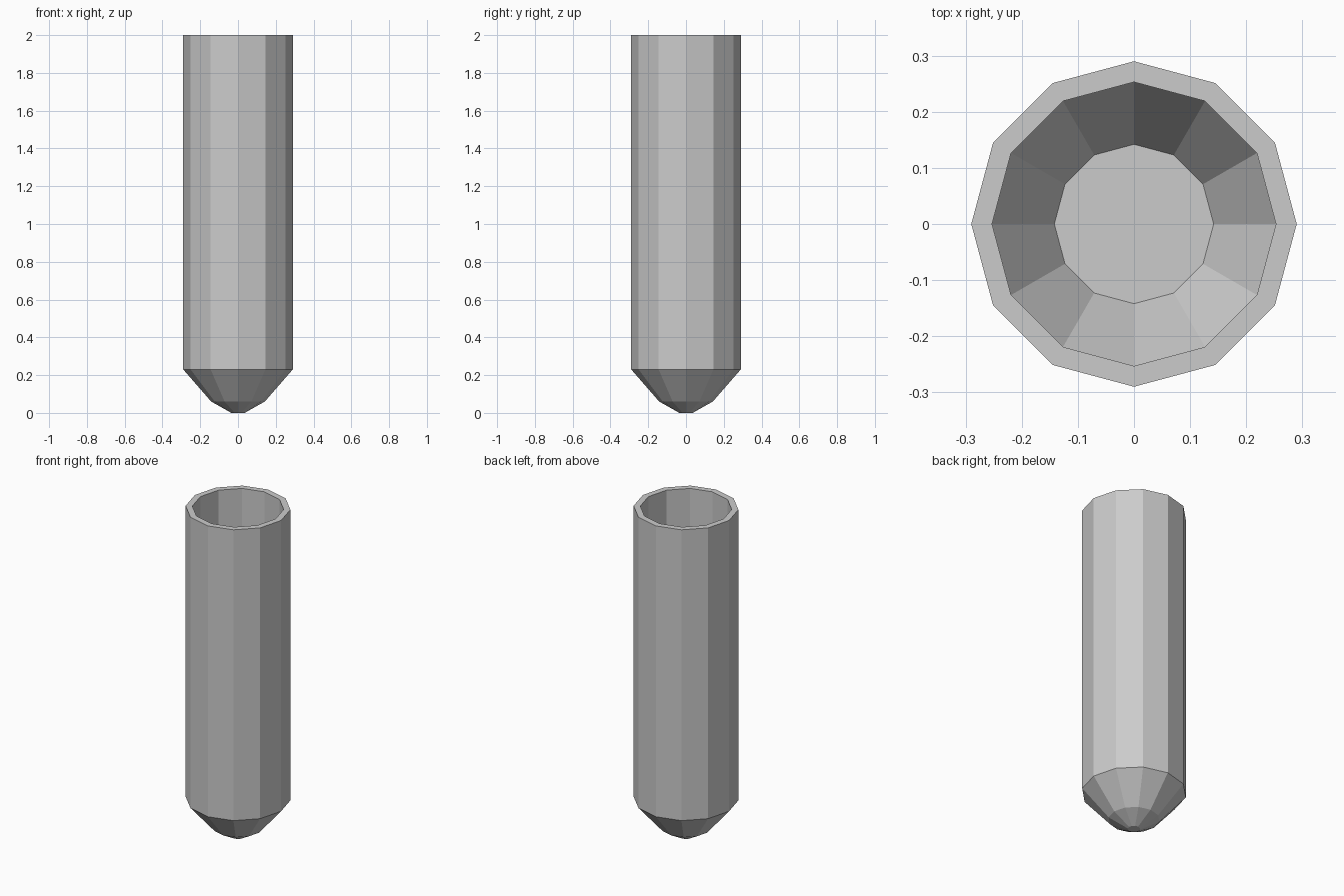
import bpy, bmesh
from math import cos, sin, tau

if "Cube" in bpy.data.objects:
    bpy.data.objects.remove(bpy.data.objects["Cube"])

SIDES = 12


def ring(bm, r, z):
    return [bm.verts.new((r * cos(tau * i / SIDES), r * sin(tau * i / SIDES), z))
            for i in range(SIDES)]


def lathe(name, profile):
    """Faceted solid swept around z, with flat caps on the first and last ring."""
    bm = bmesh.new()
    rings = [ring(bm, r, z) for r, z in profile]
    for a, b in zip(rings, rings[1:]):
        for i in range(SIDES):
            j = (i + 1) % SIDES
            bm.faces.new((a[i], a[j], b[j], b[i]))
    bm.faces.new(rings[0][::-1])
    bm.faces.new(rings[-1])
    mesh = bpy.data.meshes.new(name)
    bm.to_mesh(mesh)
    bm.free()
    obj = bpy.data.objects.new(name, mesh)
    bpy.context.collection.objects.link(obj)
    return obj


# Hollow tube: outer tip up to the rim, then down the inside to the flat floor
lathe("hollow_tube", [
    (0.035, 0.0), (0.142, 0.06), (0.29, 0.23), (0.29, 2.0),
    (0.253, 2.0), (0.253, 0.24), (0.142, 0.065),
])
